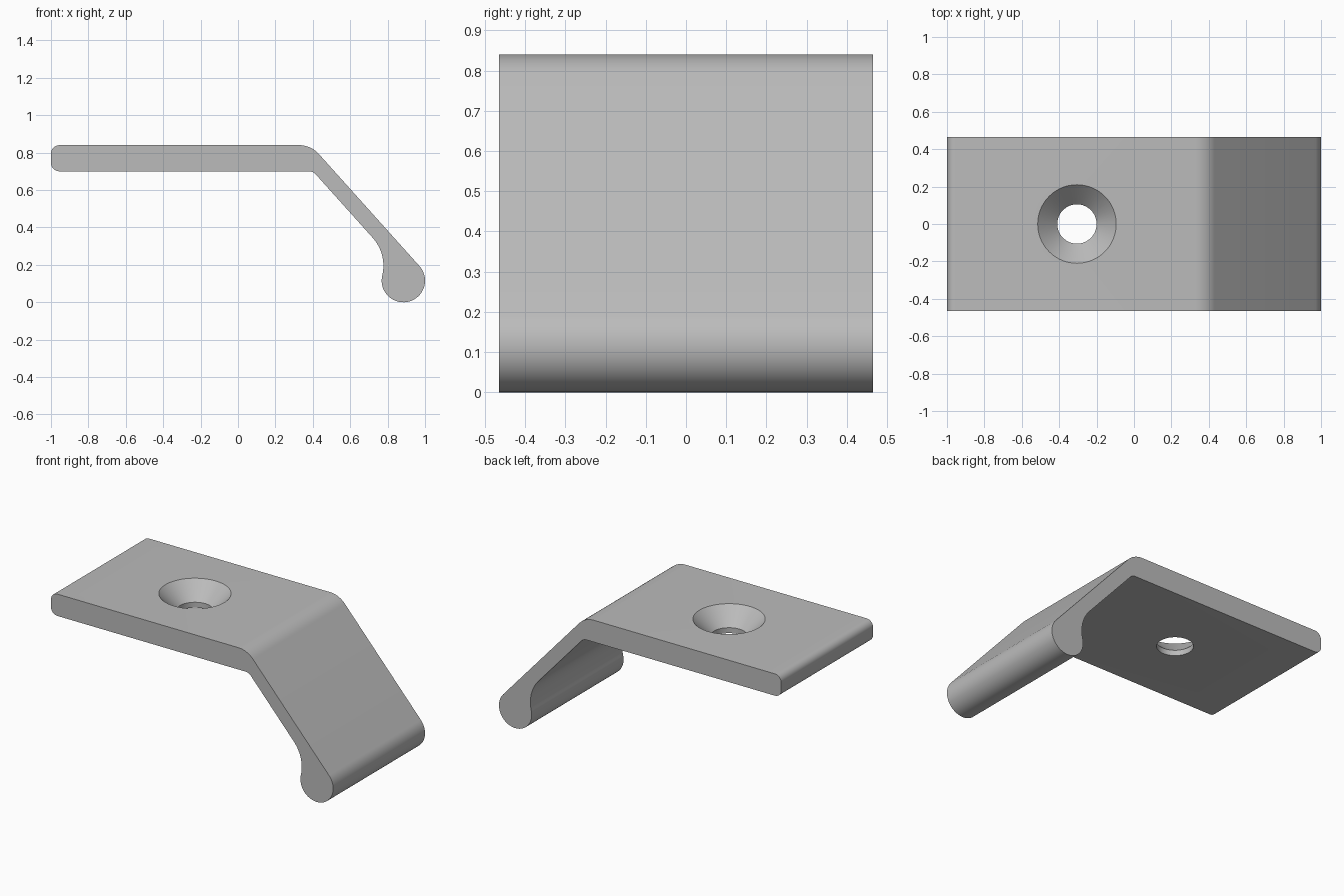
import bpy, bmesh
from math import sin, cos, tan, atan2, pi, tau
from mathutils import Vector

cube = bpy.data.objects.get("Cube")
if cube:
    bpy.data.objects.remove(cube, do_unlink=True)

grey = bpy.data.materials.new("satin_grey")
grey.use_nodes = True
colour = (0.5, 0.5, 0.5, 1)
grey.diffuse_color = colour
grey.node_tree.nodes["Principled BSDF"].inputs["Base Color"].default_value = colour

WIDTH, TOP, BOTTOM = 0.93, 0.84, 0.70


def arc(centre, radius, start, end, steps=12):
    """Points along an arc in the profile plane."""
    return [Vector((centre[0] + radius * cos(start + (end - start) * i / steps),
                    centre[1] + radius * sin(start + (end - start) * i / steps)))
            for i in range(steps + 1)]


def make_object(name, bm):
    bmesh.ops.recalc_face_normals(bm, faces=bm.faces)
    mesh = bpy.data.meshes.new(name)
    bm.to_mesh(mesh)
    bm.free()
    mesh.materials.append(grey)
    obj = bpy.data.objects.new(name, mesh)
    bpy.context.collection.objects.link(obj)
    return obj


# Arm: a slanted web that is tangent to the round bead at its tip
bead, bead_r = Vector((0.884, 0.116)), 0.116
normal = Vector((0.744, 0.668)).normalized()
along = Vector((normal.y, -normal.x))
slope = atan2(normal.y, normal.x)
web = 0.085
outer_tip = bead + normal * bead_r


def web_x(z, offset):
    """x of the web surface, set in from the outer side, at height z."""
    p = outer_tip - normal * offset
    return p.x + along.x * (z - p.y) / along.y


def bend(z, offset, radius, centre_z):
    """Centre of the rounded bend between the plate and the web."""
    return (web_x(z, offset) - radius * tan((pi / 2 - slope) / 2), centre_z)


outer_r, inner_r, end_r = 0.14, 0.05, 0.045
# Fillet that blends the underside of the web into the bead
d = outer_tip - normal * web - bead
reach = bead_r - web
fillet_start = Vector((web_x(0.345, web), 0.345))
d = fillet_start - bead
fillet_r = (d.length_squared - bead_r ** 2) / (2 * (bead_r + d.dot(normal)))
fillet = fillet_start - normal * fillet_r
to_bead = bead - fillet
join = atan2(to_bead.y, to_bead.x)

# Side profile, clockwise from the plate's free end
profile = arc((-1 + end_r, BOTTOM + end_r), end_r, 1.5 * pi, pi, 8)
profile += arc((-1 + end_r, TOP - end_r), end_r, pi, pi / 2, 8)
profile += arc(bend(TOP, 0, outer_r, TOP - outer_r), outer_r, pi / 2, slope)
profile += arc(bead, bead_r, slope, join - pi, 40)
profile += arc(fillet, fillet_r, join, slope, 16)[1:]
profile += arc(bend(BOTTOM, web, inner_r, BOTTOM - inner_r), inner_r, slope, pi / 2, 8)

bm = bmesh.new()
face = bm.faces.new([bm.verts.new((p.x, -WIDTH / 2, p.y)) for p in profile])
new = bmesh.ops.extrude_face_region(bm, geom=[face])["geom"]
bmesh.ops.translate(bm, vec=(0, WIDTH, 0),
                    verts=[v for v in new if isinstance(v, bmesh.types.BMVert)])
clip = make_object("bent_clip", bm)

# Countersunk screw hole, cut with a turned shape
hole_r, sink_r, sides = 0.105, 0.21, 64
extra = 0.05
bm = bmesh.new()
rings = []
for r, z in ((hole_r, BOTTOM - extra), (hole_r, TOP - sink_r + hole_r),
             (sink_r + extra, TOP + extra)):
    rings.append([bm.verts.new((-0.305 + r * cos(tau * i / sides),
                                r * sin(tau * i / sides), z)) for i in range(sides)])
for low, high in zip(rings, rings[1:]):
    for i in range(sides):
        j = (i + 1) % sides
        bm.faces.new((low[i], low[j], high[j], high[i]))
bm.faces.new(rings[0])
bm.faces.new(rings[-1])
cutter = make_object("screw_hole_cutter", bm)
cutter.hide_render = True

cut = clip.modifiers.new("screw_hole", 'BOOLEAN')
cut.operation = 'DIFFERENCE'
cut.solver = 'EXACT'
cut.object = cutter
bpy.ops.object.select_all(action='DESELECT')
clip.select_set(True)
bpy.context.view_layer.objects.active = clip
bpy.ops.object.modifier_apply(modifier=cut.name)
bpy.data.objects.remove(cutter, do_unlink=True)
bpy.ops.object.shade_smooth_by_angle(angle=0.5)
